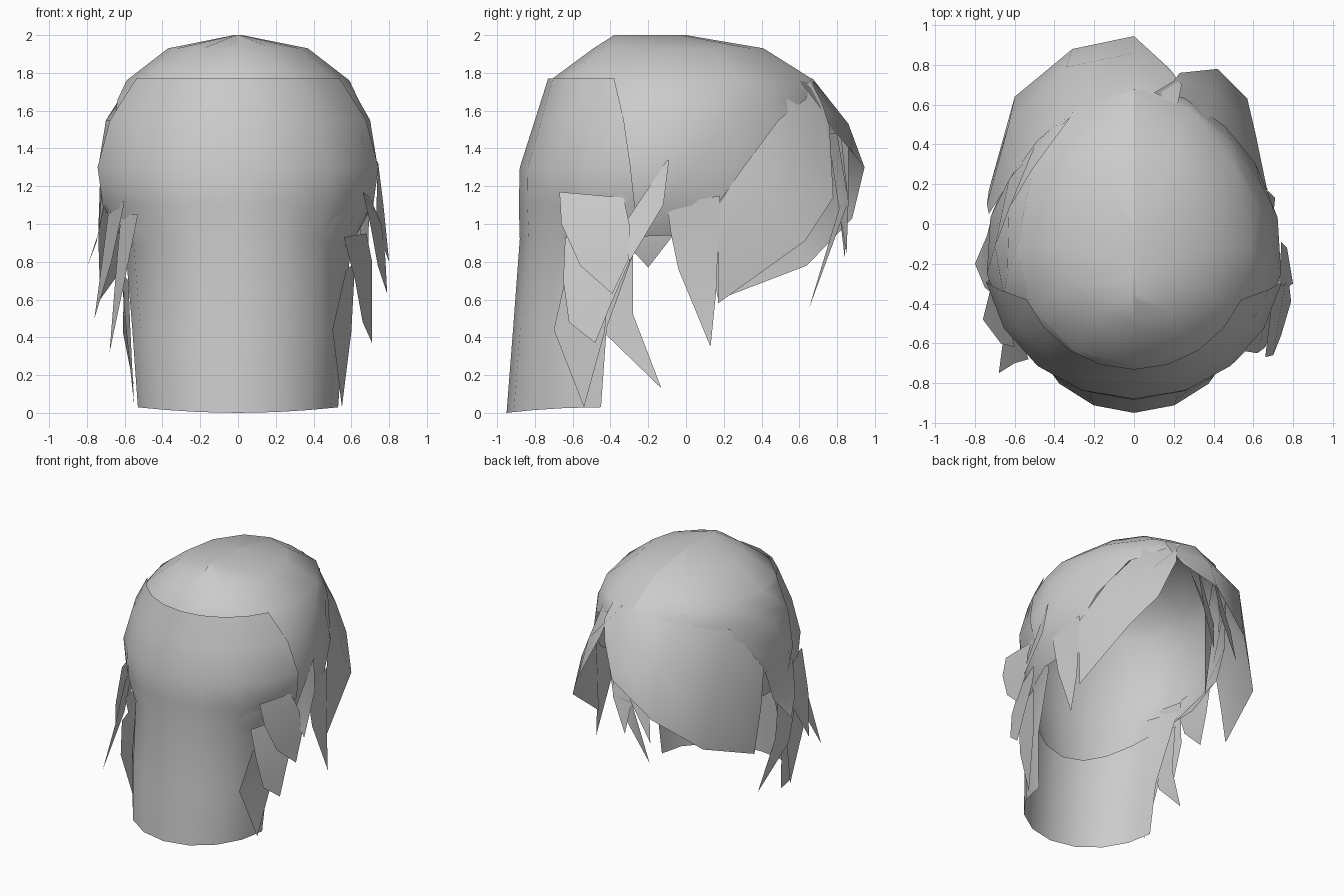
import bpy
from math import sin, cos, radians


def add_mesh(name, verts, faces):
    me = bpy.data.meshes.new(name)
    me.from_pydata(verts, [], faces)
    me.update()
    ob = bpy.data.objects.new(name, me)
    bpy.context.collection.objects.link(ob)
    for p in me.polygons:
        p.use_smooth = True
    return ob


def grid(name, rows, pole=None):
    """Skin rows of equal length; an optional pole closes the first row."""
    n = len(rows[0])
    verts = [p for r in rows for p in r]
    faces = [(r * n + i, r * n + i + 1, (r + 1) * n + i + 1, (r + 1) * n + i)
             for r in range(len(rows) - 1) for i in range(n - 1)]
    if pole:
        verts.append(pole)
        faces += [(len(verts) - 1, i + 1, i) for i in range(n - 1)]
    return add_mesh(name, verts, faces)


def arc(z, rx, yc, back, front, limit, n=12, dip=0.0):
    """Open ring swept around the back, from one face edge to the other."""
    pts = []
    for i in range(n + 1):
        t = radians(limit) * (2 * i / n - 1)
        ry = (yc - back) if cos(t) > 0 else (front - yc)
        pts.append((rx * sin(t), yc - ry * cos(t), z - dip * max(cos(t), 0) ** 2))
    return pts


def strand(name, left, right, tip):
    """Tapered flat lock: paired edge points, then a single tip."""
    n = len(left)
    verts = left + right + [tip]
    faces = [(i, i + 1, n + i + 1, n + i) for i in range(n - 1)]
    faces.append((n - 1, 2 * n, 2 * n - 1))
    return add_mesh(name, verts, faces)


# Skull cap, open at the face, its rear edge dipping inside the nape hair
grid("hair_cap", [
    arc(2.00, .02, -.19, -.38, .00, 180),
    arc(1.93, .37, -.12, -.49, .41, 180),
    arc(1.76, .59, -.12, -.72, .68, 180),
    arc(1.66, .65, -.13, -.74, .70, 157),
    arc(1.55, .70, -.15, -.77, .70, 139),
    arc(1.30, .745, -.17, -.84, .66, 125),
    arc(1.10, .72, -.17, -.85, .62, 115, dip=.08),
    arc(0.94, .63, -.17, -.81, .60, 97, dip=.30)], pole=(0, -.19, 2.0))

# Outer layer over the back of the head and the nape
grid("nape_hair", [
    arc(1.77, .59, -.14, -.73, 0, 66, 8),
    arc(1.55, .705, -.15, -.80, 0, 74, 8),
    arc(1.30, .755, -.17, -.88, 0, 80, 8),
    arc(1.10, .72, -.20, -.885, 0, 84, 8),
    arc(0.92, .60, -.25, -.88, 0, 90, 8),
    arc(0.45, .56, -.42, -.915, 0, 90, 8),
    arc(0.03, .53, -.45, -.95, 0, 90, 8, dip=.03)])

# Wide fringe swept to the -x side
grid("wide_fringe", [
    [(.22, .60, 1.76), (-.02, .67, 1.77), (-.33, .53, 1.76), (-.59, .27, 1.60), (-.73, .05, 1.25)],
    [(.24, .70, 1.63), (0, .86, 1.53), (-.34, .79, 1.46), (-.63, .50, 1.25), (-.74, .10, .95)],
    [(.18, .78, 1.50), (0, .945, 1.3), (-.31, .88, 1.03), (-.60, .64, .78), (-.73, .17, .60)]])

# Narrower fringe swept to the +x side
grid("narrow_fringe", [
    [(.10, .66, 1.76), (.36, .53, 1.67), (.56, .35, 1.38), (.67, .17, 1.10)],
    [(.20, .72, 1.64), (.40, .67, 1.42), (.61, .46, 1.14), (.67, .17, .85)],
    [(.23, .76, 1.52), (.42, .78, 1.14), (.57, .63, .91), (.66, .17, .58)]])

# Thin strands falling over the face
for k, (x, y, tip) in enumerate([(.12, .80, (-.13, .65, .55)),
                                 (.05, .82, (-.05, .85, .84)),
                                 (-.05, .86, (-.27, .84, .82))]):
    mx, my = (x + tip[0]) / 2, .86
    strand(f"face_strand_{k}",
           [(x - .03, y - .05, 1.48), (mx - .08, my - .05, 1.08)],
           [(x + .03, y, 1.48), (mx + .05, my, 1.12)], tip)

# Locks on the +x side
strand("side_lock_upper_r",
       [(.66, -.67, 1.17), (.70, -.66, 1.0), (.74, -.56, .78)],
       [(.70, -.33, 1.14), (.76, -.30, 1.0), (.78, -.30, .82)], (.79, -.39, .63))
strand("side_lock_middle_r",
       [(.56, -.64, .93), (.62, -.65, .70), (.66, -.62, .48)],
       [(.68, -.33, .95), (.71, -.30, .80), (.71, -.40, .57)], (.71, -.48, .37))
strand("side_lock_lower_r",
       [(.57, -.63, .75), (.50, -.70, .44)],
       [(.62, -.40, .80), (.60, -.43, .43)], (.55, -.54, .03))
strand("temple_lock_r",
       [(.74, -.10, 1.34), (.73, -.34, .98)],
       [(.74, -.09, 1.34), (.77, -.12, 1.10)], (.80, -.30, .80))
strand("sideburn_r",
       [(.70, -.10, 1.1), (.69, -.08, .95), (.69, -.04, .76)],
       [(.67, .18, 1.15), (.67, .17, .9), (.68, .16, .65)], (.71, .13, .35))

# Locks on the -x side
strand("side_lock_front_l",
       [(-.70, -.36, 1.15), (-.75, -.32, .90)],
       [(-.72, .02, 1.20), (-.74, -.06, .95)], (-.80, -.20, .77))
strand("side_lock_middle_l",
       [(-.60, -.62, 1.12), (-.67, -.60, .80)],
       [(-.68, -.28, 1.12), (-.72, -.32, .80)], (-.76, -.48, .50))
strand("side_lock_back_l",
       [(-.53, -.68, 1.05), (-.60, -.70, .70)],
       [(-.62, -.45, 1.05), (-.65, -.52, .70)], (-.68, -.75, .32))
strand("side_lock_lower_l",
       [(-.60, -.58, .85), (-.61, -.44, .43)],
       [(-.63, -.28, .90), (-.60, -.28, .52)], (-.55, -.13, .13))
strand("side_lock_nape_l",
       [(-.58, -.65, .70), (-.57, -.68, .44)],
       [(-.62, -.42, .75), (-.59, -.44, .42)], (-.55, -.54, .04))
